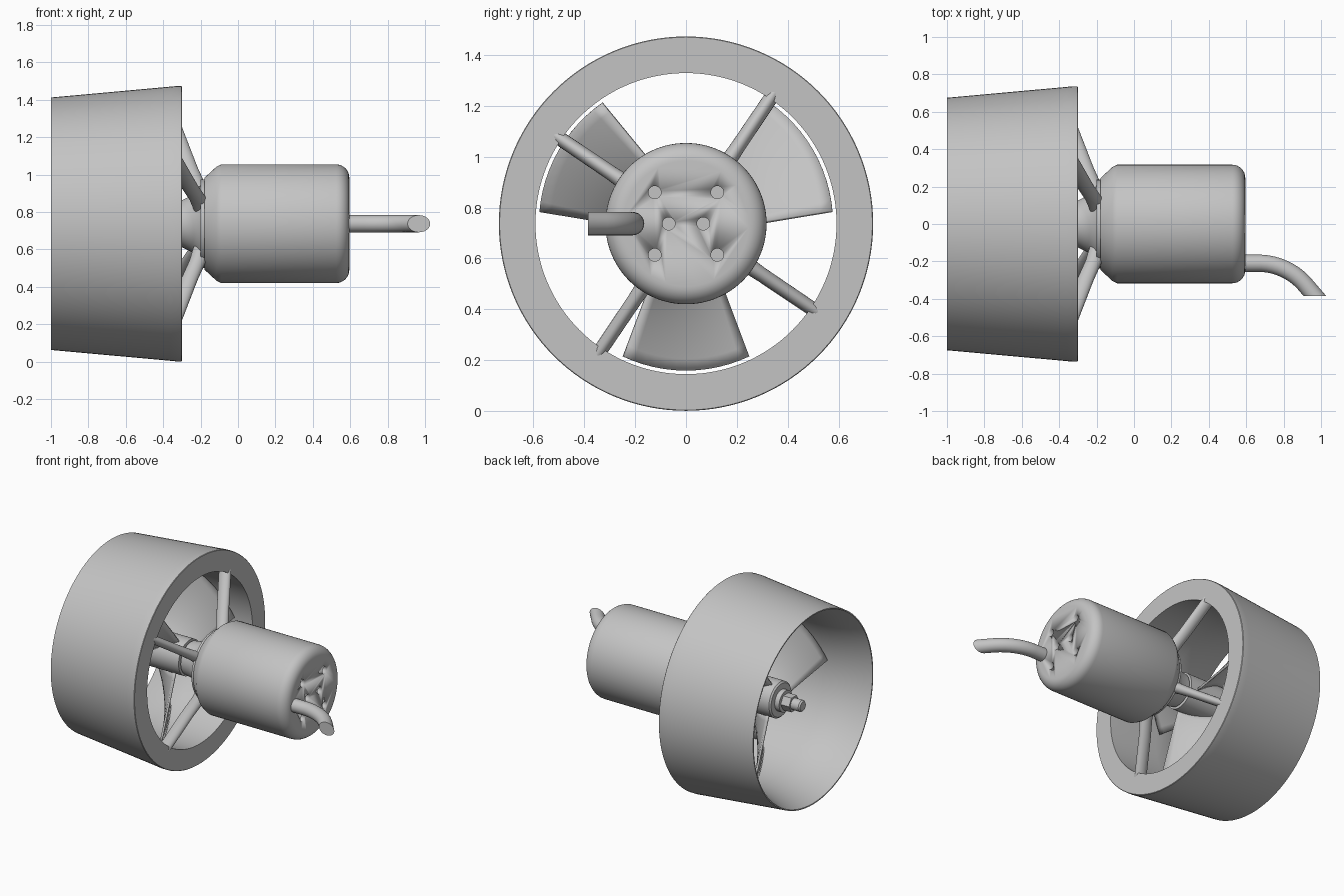
import bpy, bmesh
from math import sin, cos, pi, radians
from mathutils import Vector

cube = bpy.data.objects.get("Cube")
if cube:
    bpy.data.objects.remove(cube, do_unlink=True)

AXIS_Z = 0.737

grey = bpy.data.materials.new("plain grey")
grey.use_nodes = True
grey.diffuse_color = (0.55, 0.55, 0.55, 1)
grey.node_tree.nodes["Principled BSDF"].inputs["Base Color"].default_value = (0.55, 0.55, 0.55, 1)


def finish(name, bm, angle=35):
    """Turn a bmesh built around the x axis into a smooth shaded object."""
    bmesh.ops.recalc_face_normals(bm, faces=bm.faces)
    mesh = bpy.data.meshes.new(name)
    bm.to_mesh(mesh)
    bm.free()
    mesh.materials.append(grey)
    obj = bpy.data.objects.new(name, mesh)
    obj.location.z = AXIS_Z
    bpy.context.collection.objects.link(obj)
    bpy.ops.object.select_all(action='DESELECT')
    obj.select_set(True)
    bpy.context.view_layer.objects.active = obj
    bpy.ops.object.shade_smooth_by_angle(angle=radians(angle))
    return obj


def bridge(bm, rings, loop=False, caps=True):
    """Skin a list of equally long vertex rings."""
    n = len(rings[0])
    pairs = list(zip(rings, rings[1:])) + ([(rings[-1], rings[0])] if loop else [])
    for a, b in pairs:
        for i in range(n):
            j = (i + 1) % n
            bm.faces.new((a[i], a[j], b[j], b[i]))
    if caps and not loop:
        bm.faces.new(rings[0])
        bm.faces.new(rings[-1])


def lathe(name, profile, segments=96, loop=False):
    """Spin (x, radius) points about the x axis."""
    bm = bmesh.new()
    rings = [[bm.verts.new((x, r * cos(2 * pi * i / segments), r * sin(2 * pi * i / segments)))
              for i in range(segments)] for x, r in profile]
    bridge(bm, rings, loop)
    return finish(name, bm)


# Duct: tapered outside, flared inside
lathe("duct", [(-1, 0.675), (-0.36, 0.733), (-0.33, 0.736), (-0.303, 0.736), (-0.3, 0.733),
               (-0.3, 0.592), (-0.68, 0.592), (-0.76, 0.598), (-0.84, 0.614),
               (-0.92, 0.637), (-1, 0.667)], 128, loop=True)

# Motor body with a rounded end and a chamfered mount end
fillet = [(0.525 + 0.07 * sin(a), 0.247 + 0.07 * cos(a)) for a in [k * pi / 16 for k in range(9)]]
motor = lathe("motor", [(-0.18, 0.245), (-0.115, 0.305), (-0.09, 0.317)] + fillet)

# Screw holes in the motor end
bm = bmesh.new()
holes = [(y, z) for y in (-0.123, 0.123) for z in (-0.123, 0.123)] + [(-0.068, 0), (0.068, 0)]
for y, z in holes:
    rings = [[bm.verts.new((x, y + 0.025 * cos(k * pi / 12), z + 0.025 * sin(k * pi / 12)))
              for k in range(24)] for x in (0.56, 0.65)]
    bridge(bm, rings)
cutter = finish("hole_cutter", bm)
cutter.hide_render = True
cutter.hide_set(True)
cut = motor.modifiers.new("holes", 'BOOLEAN')
cut.operation = 'DIFFERENCE'
cut.object = cutter

# Mount flange, bearing housing, propeller hub and shaft hardware
lathe("mount_flange", [(-0.2, 0.225), (-0.2, 0.237), (-0.175, 0.237), (-0.175, 0.2)])
lathe("bearing_housing", [(-0.37, 0.115), (-0.3, 0.125), (-0.24, 0.155), (-0.19, 0.22)])
lathe("propeller_hub", [(-0.75, 0.115), (-0.74, 0.125), (-0.38, 0.125)])
lathe("washer", [(-0.785, 0.075), (-0.745, 0.075)], 48)
lathe("shaft_nut", [(-0.85, 0.058), (-0.78, 0.058)], 6)
lathe("shaft_tip", [(-0.92, 0.032), (-0.91, 0.04), (-0.84, 0.04)], 32)

# Four struts from the motor mount to the duct
for s in range(4):
    a = radians(56 + 90 * s)
    out = Vector((0, cos(a), sin(a)))
    side = Vector((0, -sin(a), cos(a)))
    bm = bmesh.new()
    rings = []
    for x, r, deep, wide in ((-0.19, 0.14, 0.045, 0.05), (-0.215, 0.24, 0.045, 0.034),
                             (-0.26, 0.36, 0.045, 0.029), (-0.345, 0.625, 0.045, 0.028)):
        centre = Vector((x, 0, 0)) + out * r
        rings.append([bm.verts.new(centre + Vector((deep * cos(t), 0, 0)) + side * wide * sin(t))
                      for t in [k * pi / 12 for k in range(24)]])
    bridge(bm, rings)
    finish(f"strut_{s + 1}", bm)

# Three pitched blades that widen towards the tip
ROWS, COLS = 10, 12
for b in range(3):
    mid = radians(-90 + 120 * b)
    bm = bmesh.new()
    grid = []
    for i in range(ROWS + 1):
        r = 0.11 + 0.468 * i / ROWS
        half = (0.095 + (r - 0.11) * 0.335) / r
        half = min(half, 0.85) if r < 0.2 else half
        grid.append([])
        for j in range(COLS + 1):
            u = 2 * j / COLS - 1
            t = mid + u * (0.45 + (half - 0.45) * 0.75)
            grid[i].append(bm.verts.new((-0.57 - 0.135 * u, r * cos(t), r * sin(t))))
    for i in range(ROWS):
        for j in range(COLS):
            bm.faces.new((grid[i][j], grid[i][j + 1], grid[i + 1][j + 1], grid[i + 1][j]))
    blade = finish(f"propeller_blade_{b + 1}", bm)
    solid = blade.modifiers.new("thickness", 'SOLIDIFY')
    solid.thickness = 0.014
    solid.offset = 0

# Cable leaving the motor end, bent sideways and cut square to the y axis
END_Y, CABLE_R = -0.385, 0.046
path = [Vector((0.57, -0.21, 0)), Vector((0.68, -0.21, 0))]
heading, step = 0.0, 0.032
while heading < 47:
    heading += 5.5
    path.append(path[-1] + Vector((cos(radians(heading)), -sin(radians(heading)), 0)) * step)
bm = bmesh.new()
rings = []
for i, p in enumerate(path):
    d = (path[min(i + 1, len(path) - 1)] - path[max(i - 1, 0)]).normalized()
    across = Vector((-d.y, d.x, 0))
    rings.append([p + across * CABLE_R * cos(k * pi / 12) + Vector((0, 0, CABLE_R * sin(k * pi / 12)))
                  for k in range(24)])
tail = [q + d * 0.3 for q in rings[-1]]
bridge(bm, [[bm.verts.new(q) for q in ring] for ring in rings + [tail]])
cut_result = bmesh.ops.bisect_plane(bm, geom=bm.verts[:] + bm.edges[:] + bm.faces[:],
                                    plane_co=(0, END_Y, 0), plane_no=(0, -1, 0), clear_outer=True)
rim = [e for e in cut_result["geom_cut"] if isinstance(e, bmesh.types.BMEdge)]
bmesh.ops.contextual_create(bm, geom=rim)
finish("cable", bm)
